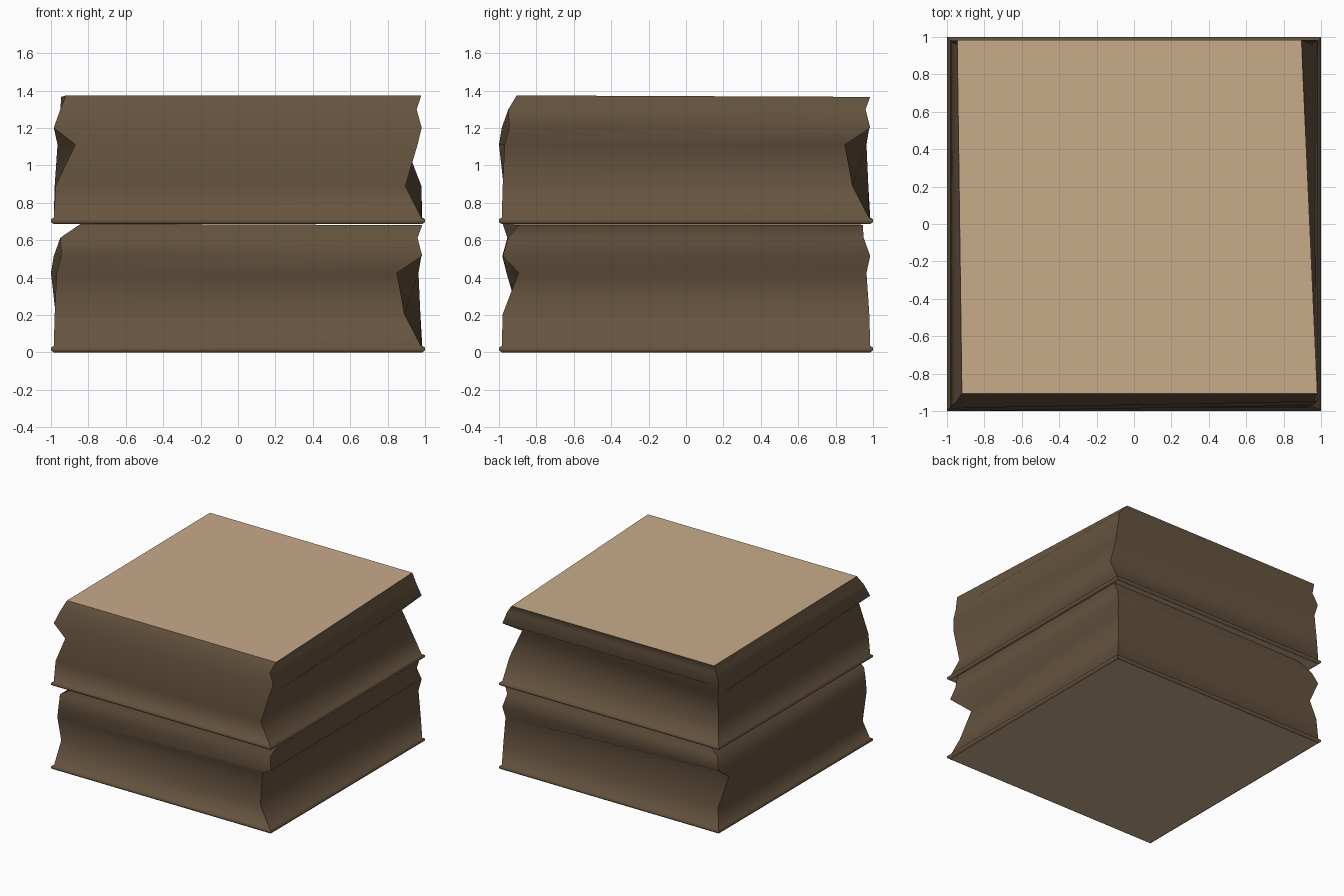
import bpy, bmesh, math

if "Cube" in bpy.data.objects:
    bpy.data.objects.remove(bpy.data.objects["Cube"])


def material(name, srgb):
    m = bpy.data.materials.new(name)
    lin = [((c / 255 + 0.055) / 1.055) ** 2.4 for c in srgb]
    m.diffuse_color = (*lin, 1)
    m.use_nodes = True
    m.node_tree.nodes["Principled BSDF"].inputs["Base Color"].default_value = m.diffuse_color
    return m


TAN = material("tan_face", (200, 171, 138))
BROWN = material("brown_side", (102, 84, 63))

# Rough side profiles: height, then x,y distance from the centre for
# front-left, front-right, back-right and back-left corners
LEVELS = [
    (0.000, .985, .985, .985, .985, .985, .985, .985, .985),
    (0.010, 1.00, 1.00, 1.00, 1.00, 1.00, 1.00, 1.00, 1.00),
    (0.025, 1.00, 1.00, 1.00, 1.00, 1.00, 1.00, 1.00, 1.00),
    (0.035, .985, .985, .980, .985, .985, .978, .985, .985),
    (0.205, .975, .975, .895, .980, .980, .890, .980, .975),
    (0.425, .870, 1.00, .960, .970, .895, .850, .965, .965),
    (0.515, .985, .985, .982, .945, .980, .985, .985, .980),
    (0.613, .950, .950, .955, .950, .950, .960, .950, .960),
    (0.688, .920, .905, .980, .905, .895, .985, .945, .985),
]
SIGNS = [(-1, -1), (1, -1), (1, 1), (-1, 1)]


def slab(name, base, turn, front_top):
    bm = bmesh.new()
    rings = []
    for i, (z, *d) in enumerate(LEVELS):
        top = i == len(LEVELS) - 1
        ring = []
        for k, (sx, sy) in enumerate(SIGNS):
            y = front_top if top and sy < 0 else d[2 * k + 1]
            # the top slopes down slightly to the back
            dz = -0.008 if top and sy > 0 else 0
            ring.append(bm.verts.new((sx * d[2 * k], sy * y, z + dz)))
        rings.append(ring)
    bottom = bm.faces.new(rings[0][::-1])
    cap = bm.faces.new(rings[-1])
    for a, b in zip(rings, rings[1:]):
        for k in range(4):
            n = (k + 1) % 4
            f = bm.faces.new((a[k], a[n], b[n], b[k]))
            f.material_index = 1
            f.smooth = True
        # corners between neighbouring sides stay sharp
        for k in range(4):
            bm.edges.get((a[k], b[k])).smooth = False
    for f in (bottom, cap):
        for e in f.edges:
            e.smooth = False
    me = bpy.data.meshes.new(name)
    bm.to_mesh(me)
    bm.free()
    me.materials.append(TAN)
    me.materials.append(BROWN)
    ob = bpy.data.objects.new(name, me)
    ob.location.z = base
    ob.rotation_euler.z = turn
    bpy.context.collection.objects.link(ob)


# Two stacked slabs, the lower one a quarter turn round
slab("lower_slab", 0.0, -math.pi / 2, 0.84)
slab("upper_slab", 0.686, 0.0, 0.905)
